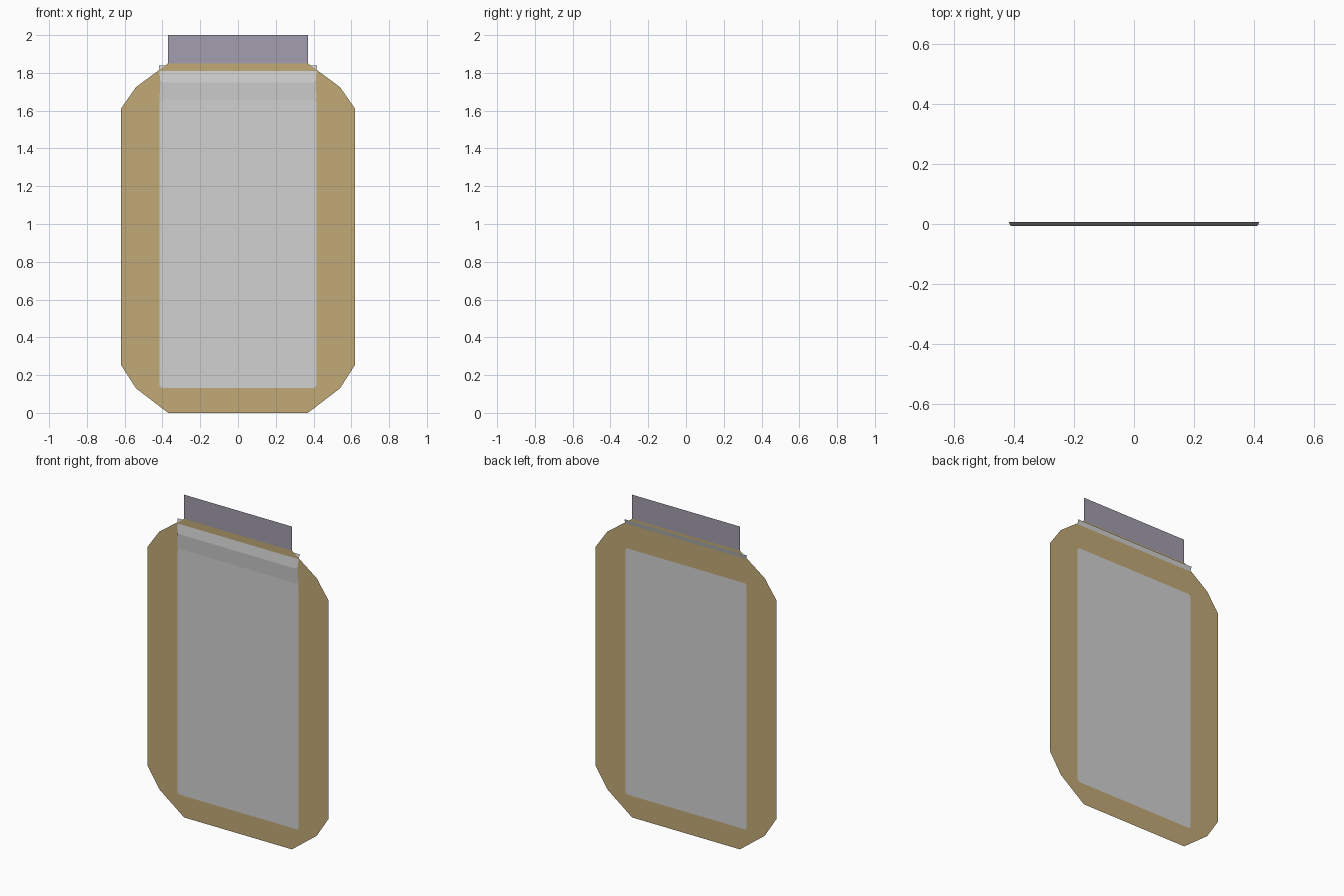
import bpy, bmesh

if "Cube" in bpy.data.objects:
    bpy.data.objects.remove(bpy.data.objects["Cube"])


def material(name, rgb):
    m = bpy.data.materials.new(name)
    m.diffuse_color = (*rgb, 1)
    m.use_nodes = True
    m.node_tree.nodes["Principled BSDF"].inputs["Base Color"].default_value = m.diffuse_color
    return m


TAN = material("tan", (0.54, 0.40, 0.18))
LID = material("lid_grey", (0.36, 0.34, 0.42))
PALE = material("label_grey", (0.64, 0.64, 0.64))


def finish(bm, name, mat):
    for f in bm.faces:
        f.normal_update()
        if f.normal.y > 0:
            f.normal_flip()
    me = bpy.data.meshes.new(name)
    bm.to_mesh(me)
    bm.free()
    me.materials.append(mat)
    ob = bpy.data.objects.new(name, me)
    bpy.context.collection.objects.link(ob)


def mirrored(half):
    """Right-hand profile (bottom to top) closed into a symmetric loop."""
    return half + [(-x, z) for x, z in reversed(half)]


def loop(bm, pts):
    vs = [bm.verts.new((x, 0, z)) for x, z in pts]
    return vs, [bm.edges.new((vs[i], vs[(i + 1) % len(vs)])) for i in range(len(vs))]


def sheet(name, pts, mat):
    bm = bmesh.new()
    vs, _ = loop(bm, pts)
    bm.faces.new(vs)
    finish(bm, name, mat)


outline = mirrored([(0.37, 0), (0.54, 0.13), (0.62, 0.255), (0.62, 1.61),
                    (0.54, 1.725), (0.37, 1.85)])
label = mirrored([(0.405, 0.133), (0.416, 0.144), (0.416, 1.647), (0.405, 1.658)])

# jar body with a window for the label
bm = bmesh.new()
edges = loop(bm, outline)[1] + loop(bm, label)[1]
bmesh.ops.triangle_fill(bm, edges=edges, use_beauty=True, normal=(0, -1, 0))
finish(bm, "jar_body", TAN)

# flat label and lid
sheet("label", label, PALE)
sheet("lid", mirrored([(0.37, 1.85), (0.37, 2.0)]), LID)

# folded flap above the label, passing through the body near its top
bm = bmesh.new()
rows = []
for hw, y, z in [(0.416, -0.0005, 1.656), (0.411, -0.007, 1.75),
                 (0.416, 0.0, 1.81), (0.418, 0.007, 1.838)]:
    rows.append([bm.verts.new((s * hw, y, z)) for s in (-1, 1)])
for a, b in zip(rows, rows[1:]):
    bm.faces.new((a[0], a[1], b[1], b[0]))
finish(bm, "label_flap", PALE)
